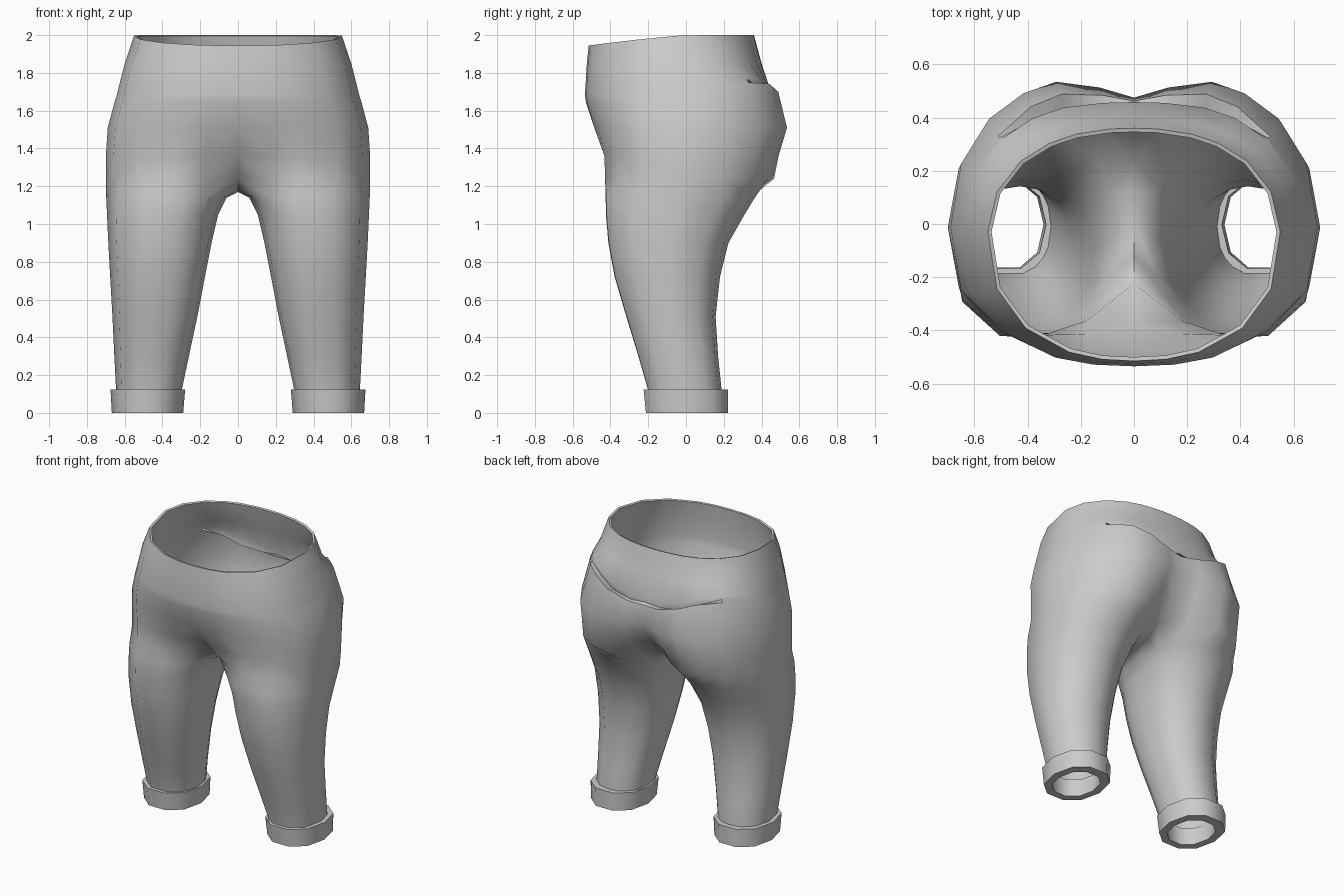
import bpy, bmesh, math

if "Cube" in bpy.data.objects:
    bpy.data.objects.remove(bpy.data.objects["Cube"])

# Angles round one half: centre front (-90) -> side (0) -> centre back (90)
ANG = [-90, -80, -67, -45, -22, 2, 22, 42, 58, 70, 83, 90]
POCKET = [0, 0, 0, 0, 0, 0, 0, 0, .8, 1, .5, 0]
YM = -.05


def power(v, p):
    return 0 if abs(v) < 1e-6 else math.copysign(abs(v) ** p, v)


def half_row(z, w, front, back, fbump, bbump, lip=0, dz=0, slope=0):
    """Half ring of the hips; bumps push thighs/buttocks past the centre line."""
    p = .87 - (w - .55) * .5
    pts = []
    for a, k in zip(ANG, POCKET):
        c, s = math.cos(math.radians(a)), math.sin(math.radians(a))
        x = w * power(c, p)
        swell = 1 - math.exp(-(x / .17) ** 2)
        depth = (YM - front + fbump * swell) if s < 0 else (back - YM + bbump * swell)
        y = YM + depth * power(s, p + .02) + lip * k
        zz = z + dz * k + slope * max(0, s) * max(0, x - .2)
        pts.append((x, y, zz))
    return pts


def ellipse(angles, x0, x1, y0, y1, z, p=.9):
    return [((x0 + x1) / 2 + (x1 - x0) / 2 * power(math.cos(math.radians(a)), p),
             (y0 + y1) / 2 + (y1 - y0) / 2 * power(math.sin(math.radians(a)), p), z)
            for a in angles]


def bridge(bm, a, b, closed):
    n = len(a)
    for k in range(n if closed else n - 1):
        j = (k + 1) % n
        bm.faces.new((a[k], b[k], b[j], a[j]))


def add_object(name, bm):
    mesh = bpy.data.meshes.new(name)
    bm.to_mesh(mesh)
    bm.free()
    ob = bpy.data.objects.new(name, mesh)
    bpy.context.collection.objects.link(ob)
    m = ob.modifiers.new("mirror", 'MIRROR')
    m.use_clip = True
    return ob


# Trousers: hip rows, then a closed leg ring joined through the crotch
bm = bmesh.new()
hips = [
    half_row(2.0, .55, -.515, .36, 0, 0),
    half_row(1.85, .60, -.525, .40, 0, 0),
    half_row(1.685, .64, -.535, .455, 0, .01, 0, 0, .5),
    half_row(1.665, .645, -.533, .458, 0, .015, -.02, -.025, .5),
    half_row(1.645, .652, -.53, .462, 0, .02, .035, .022, .5),
    half_row(1.51, .69, -.485, .475, .01, .095),
    half_row(1.36, .70, -.38, .375, .08, .15),
    half_row(1.24, .70, -.235, .25, .225, .255),
]
# waistband dips toward the front
hips[0] = [(x, y, 2 - .055 * min(1, max(0, -y / .515)) ** 1.2) for x, y, z in hips[0]]
rows = [[bm.verts.new(p) for p in r] for r in hips]
for a, b in zip(rows, rows[1:]):
    bridge(bm, a, b, False)
crotch = [bm.verts.new(p) for p in [(0, .12, 1.185), (0, -.01, 1.17), (0, -.13, 1.185)]]
ring = rows[-1] + crotch

leg_angles = [a * 143 / 90 for a in ANG] + [158, 180, 202]
legs = [
    (.06, .698, -.44, .365, 1.14),
    (.105, .694, -.438, .31, 1.05),
    (.14, .687, -.423, .225, .90),
    (.175, .677, -.388, .18, .72),
    (.215, .665, -.325, .157, .51),
    (.26, .655, -.26, .17, .30),
    (.30, .645, -.205, .19, .11),
    (.305, .64, -.195, .19, .03),
]
for spec in legs:
    nxt = [bm.verts.new(p) for p in ellipse(leg_angles, *spec)]
    bridge(bm, ring, nxt, True)
    ring = nxt
trousers = add_object("trousers", bm)
s = trousers.modifiers.new("cloth", 'SOLIDIFY')
s.thickness = .015
s.offset = -1

# Turned-up cuffs: thick closed bands
bm = bmesh.new()
angles = [36 * i for i in range(10)]
band = [
    (.28, .675, -.235, .232, .125),
    (.29, .668, -.222, .232, 0),
    (.34, .615, -.17, .165, 0),
    (.33, .625, -.175, .17, .125),
]
rings = [[bm.verts.new(p) for p in ellipse(angles, *b)] for b in band]
for a, b in zip(rings, rings[1:] + rings[:1]):
    bridge(bm, a, b, True)
bmesh.ops.recalc_face_normals(bm, faces=bm.faces)
cuffs = add_object("cuffs", bm)

# Bake modifiers and shade
for ob in (trousers, cuffs):
    ob.select_set(True)
bpy.context.view_layer.objects.active = trousers
bpy.ops.object.convert(target='MESH')
bpy.ops.object.shade_smooth_by_angle(angle=math.radians(55))
